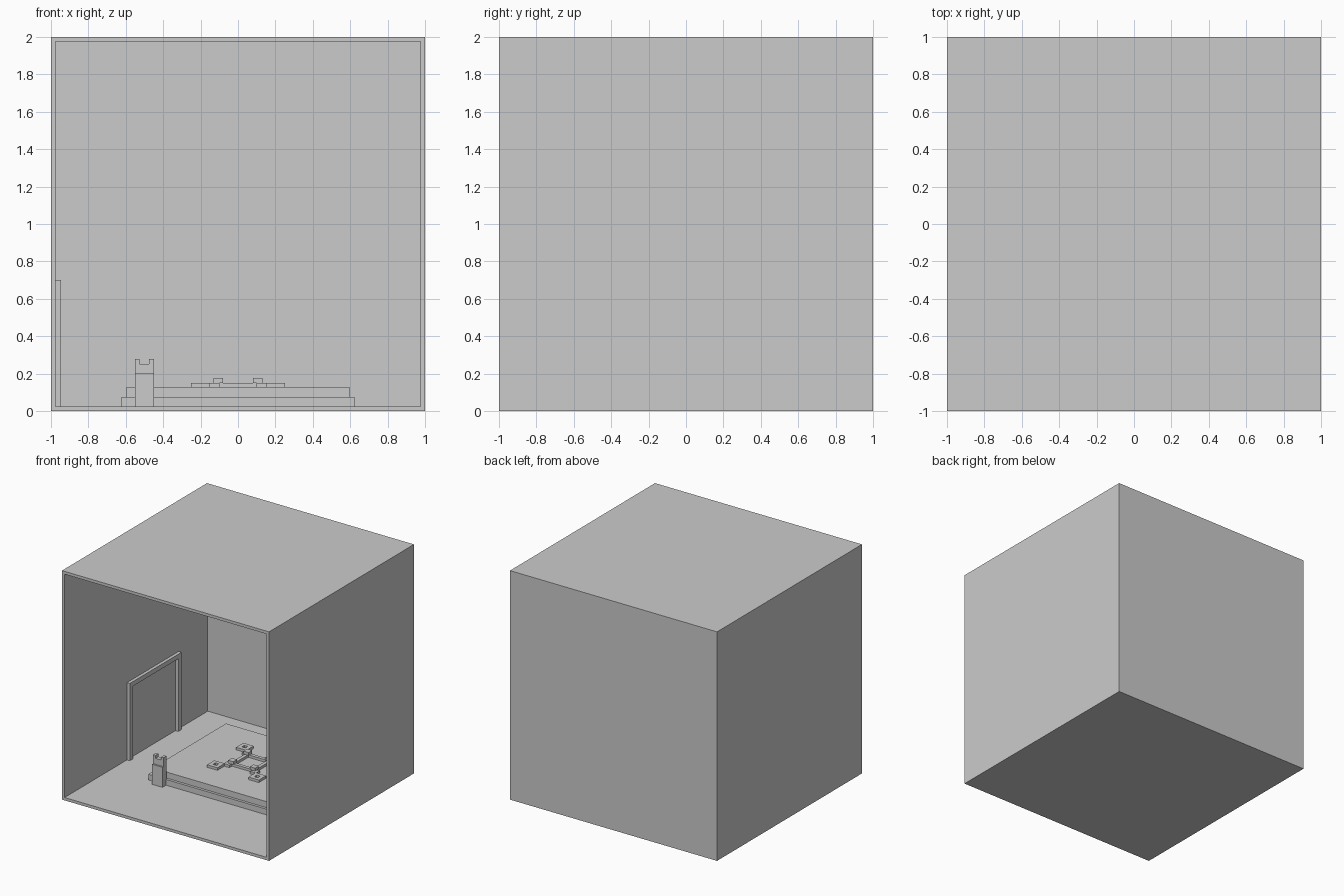
import bpy

if "Cube" in bpy.data.objects:
    bpy.data.objects.remove(bpy.data.objects["Cube"])


def box(name, x, y, z):
    """Axis-aligned box from (min, max) ranges."""
    bpy.ops.mesh.primitive_cube_add(size=1, location=[(r[0] + r[1]) / 2 for r in (x, y, z)])
    ob = bpy.context.object
    ob.name = name
    ob.scale = [r[1] - r[0] for r in (x, y, z)]
    bpy.ops.object.transform_apply(location=True, rotation=True, scale=True)
    return ob


def cut(target, x, y, z):
    """Subtract a box from the target, then discard the cutter."""
    cutter = box("cutter", x, y, z)
    cutter.hide_render = True
    mod = target.modifiers.new("cut", 'BOOLEAN')
    mod.object = cutter
    mod.solver = 'EXACT'
    bpy.context.view_layer.objects.active = target
    bpy.ops.object.modifier_apply(modifier=mod.name)
    bpy.data.objects.remove(cutter, do_unlink=True)


# Room shell, open at the front
T = 0.025
room = box("room_shell", (-1, 1), (-1, 1), (0, 2))
cut(room, (-1 + T, 1 - T), (-1.5, 1 - T), (T, 2 - T))

# Door frame on the left wall
frame = box("door_frame", (-0.975, -0.947), (-0.14, 0.575), (T, 0.70))
cut(frame, (-1.1, -0.8), (-0.095, 0.53), (-0.1, 0.66))

# Two-tier platform
CY = 0.18
box("platform_lower", (-0.622, 0.622), (CY - 0.53, CY + 0.53), (T, 0.075))
box("platform_upper", (-0.597, 0.597), (CY - 0.507, CY + 0.507), (0.075, 0.128))

# Control post with a notched head
box("post_body", (-0.55, -0.45), (-0.40, -0.345), (T, 0.20))
head = box("post_head", (-0.55, -0.45), (-0.385, -0.345), (0.20, 0.278))
cut(head, (-0.527, -0.475), (-0.5, -0.2), (0.252, 0.4))

# Four-armed unit in the middle of the platform
Z0, Z1, Z2 = 0.128, 0.150, 0.176
for i, (sx, sy) in enumerate([(-1, -1), (1, -1), (1, 1), (-1, 1)]):
    def at(d, h):
        return (sx * d - h, sx * d + h), (CY + sy * d - h, CY + sy * d + h)
    pad = box(f"pad_{i}", *at(0.20, 0.05), (Z0, Z1))
    cut(pad, *at(0.20, 0.017), (Z0 - 0.1, Z1 + 0.1))
    box(f"arm_{i}", *at(0.1275, 0.0275), (Z0, Z1))
    box(f"joint_{i}", *at(0.105, 0.025), (Z1, Z2))

# Square ring of bars joining the joints
for s in (-1, 1):
    box("bar_x", (-0.10, 0.10), (CY + s * 0.105 - 0.015, CY + s * 0.105 + 0.015), (Z0, Z1))
    box("bar_y", (s * 0.105 - 0.015, s * 0.105 + 0.015), (CY - 0.10, CY + 0.10), (Z0, Z1))
